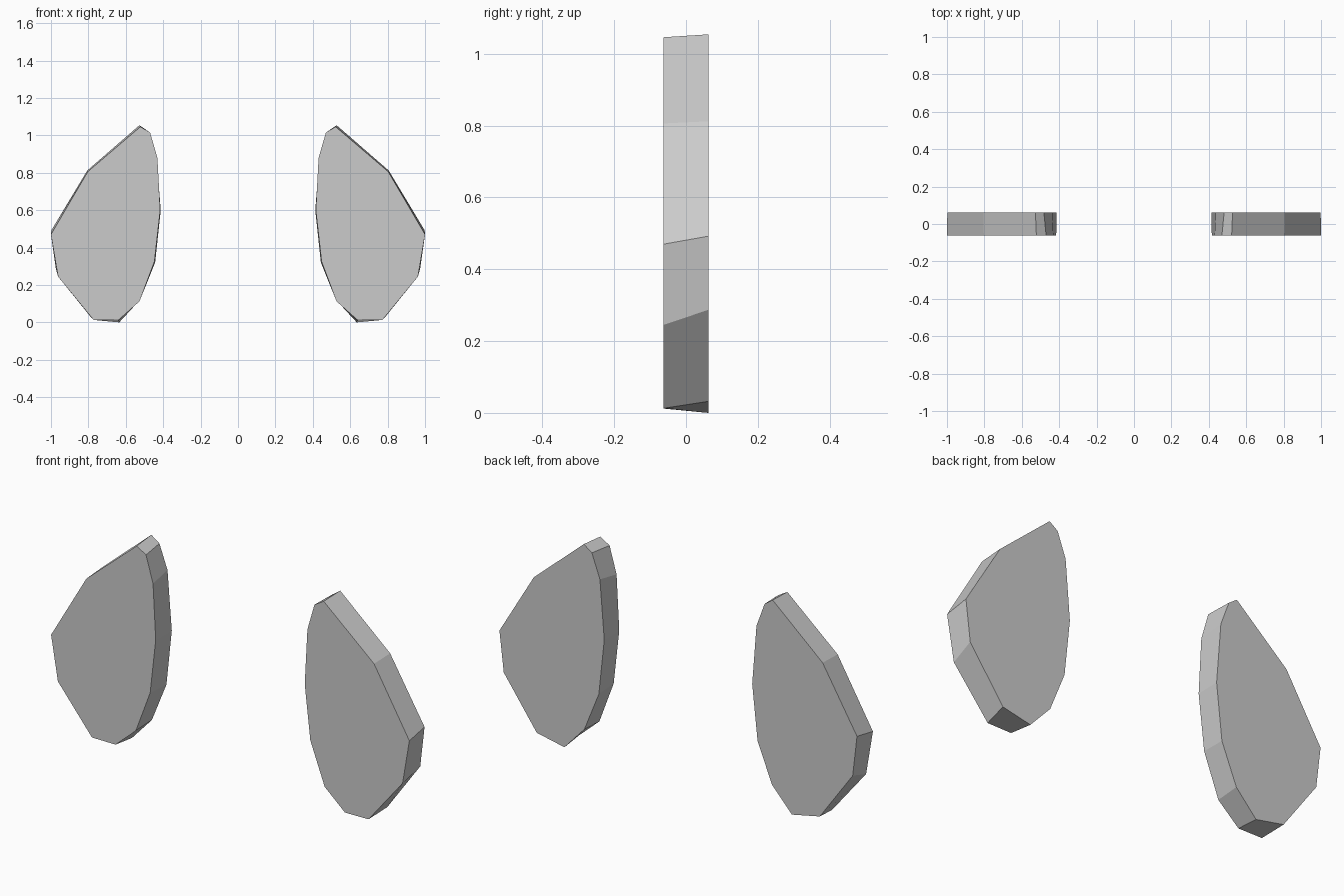
import bpy
import bmesh

if "Cube" in bpy.data.objects:
    bpy.data.objects.remove(bpy.data.objects["Cube"])

HALF = 0.062  # half the plate thickness

# Outline (x, z) of the right plate on its front and back faces
front = [(0.522, 1.046), (0.803, 0.806), (1.0, 0.47), (0.962, 0.245), (0.772, 0.013),
         (0.64, 0.012), (0.527, 0.112), (0.447, 0.325), (0.416, 0.6), (0.431, 0.88),
         (0.47, 1.015)]
back = [(0.527, 1.054), (0.806, 0.812), (0.998, 0.492), (0.974, 0.287), (0.79, 0.032),
        (0.635, 0.0), (0.524, 0.12), (0.443, 0.32), (0.413, 0.6), (0.437, 0.9),
        (0.482, 1.022)]


def make_plate(name, side):
    bm = bmesh.new()
    f = [bm.verts.new((side * x, -HALF, z)) for x, z in front]
    b = [bm.verts.new((side * x, HALF, z)) for x, z in back]
    bm.faces.new(f)
    bm.faces.new(b)
    # Rim between the two outlines
    n = len(f)
    for i in range(n):
        j = (i + 1) % n
        bm.faces.new((f[i], f[j], b[j], b[i]))
    bmesh.ops.recalc_face_normals(bm, faces=bm.faces)
    mesh = bpy.data.meshes.new(name)
    bm.to_mesh(mesh)
    bm.free()
    bpy.context.collection.objects.link(bpy.data.objects.new(name, mesh))


# Mirrored pair of faceted plates
make_plate("right_plate", 1)
make_plate("left_plate", -1)
